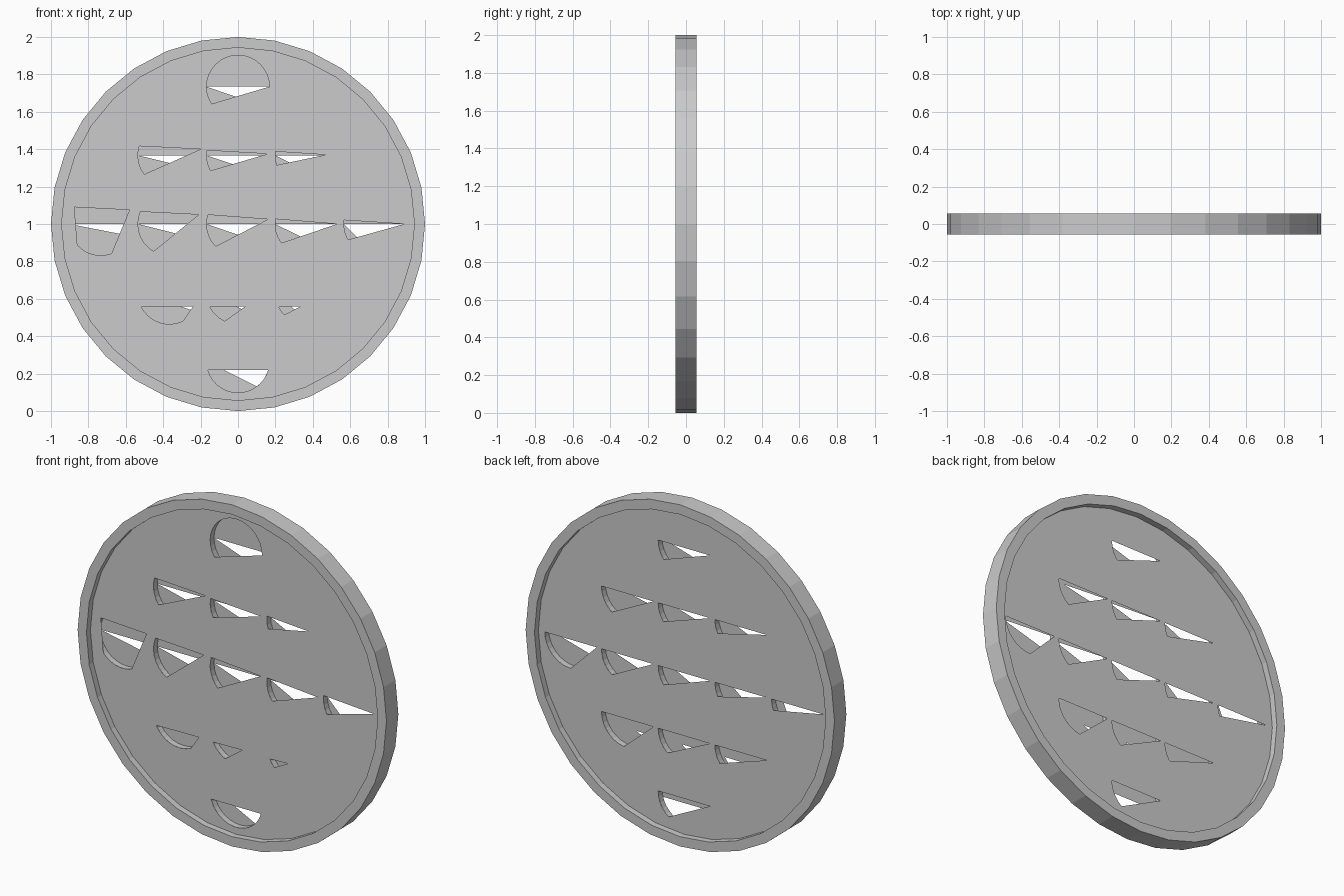
import bpy, bmesh
from math import radians, cos, sin, pi
from mathutils import Vector

if "Cube" in bpy.data.objects:
    bpy.data.objects.remove(bpy.data.objects["Cube"])

CZ, RIM_IN, HALF, PLATE, R, P = 1.0, 0.943, 0.055, 0.018, 0.168, 0.367


def finish(bm, name):
    me = bpy.data.meshes.new(name)
    bm.to_mesh(me)
    bm.free()
    ob = bpy.data.objects.new(name, me)
    bpy.context.collection.objects.link(ob)
    return ob


def circle(cx, cz, r, n):
    return [(cx + r * sin(2 * pi * i / n), cz + r * cos(2 * pi * i / n)) for i in range(n)]


def arc(cx, cz, a0, a1):
    n = max(1, round(abs(a1 - a0) / 11.25))
    return [(cx + R * cos(radians(a0 + (a1 - a0) * i / n)),
             cz + R * sin(radians(a0 + (a1 - a0) * i / n))) for i in range(n + 1)]


# outer rim: rectangular section swept round 32 sides
bm = bmesh.new()
section = [(1, -HALF), (1, HALF), (RIM_IN, HALF), (RIM_IN, -HALF)]
loops = [[bm.verts.new((x, y, z)) for x, z in circle(0, CZ, r, 32)] for r, y in section]
for k in range(4):
    a, b = loops[k], loops[(k + 1) % 4]
    for i in range(32):
        j = (i + 1) % 32
        bm.faces.new((a[i], a[j], b[j], b[i]))
bmesh.ops.recalc_face_normals(bm, faces=bm.faces)
finish(bm, "rim")

# per hole: column, row, front arc start/end, front tip (x, z), back arc end
holes = [
    (0, 2, 0, 213, None, -38),
    (-1, 1, 163, 217, (-.20, 1.40), -27),
    (0, 1, 171, 209, (.16, 1.375), -37),
    (1, 1, 173, 198, (.47, 1.37), -53),
    (-2, 0, 222, 290, (-.58, 1.075), -22),
    (-1, 0, 157, 240, (-.21, 1.05), -28),
    (0, 0, 163, 225, (.16, 1.025), -38),
    (1, 0, 171, 217, (.53, 1.0), -53),
    (2, 0, 173, 210, (.89, 1.0), -90),
    (-1, -1, 207, 296, (-.24, .56), -36),
    (0, -1, 207, 245, (.04, .56), -50),
    (1, -1, 207, 225, (.335, .56), -82),
    (0, -2, 196, 344, None, -53),
]
front, back = [], []
for c, r, a0, a1, tip, ab in holes:
    x, z = c * P, CZ + r * P
    pts = arc(x, z, a0, a1) + ([tip] if tip else [])
    if c == -2:
        pts.append((-.875, 1.09))
    front.append(pts)
    back.append(arc(x, z, 0, ab) + [(x - R, z)])


# plate faces, each with its own cut-outs
def plate(name, y, cuts):
    bm = bmesh.new()
    for pts in [circle(0, CZ, RIM_IN, 32)] + cuts:
        vs = [bm.verts.new((x, y, z)) for x, z in pts]
        for i, v in enumerate(vs):
            bm.edges.new((v, vs[i - 1]))
    out = Vector((0, 1 if y > 0 else -1, 0))
    bmesh.ops.triangle_fill(bm, edges=bm.edges[:], use_beauty=True, use_dissolve=False, normal=out)
    bm.normal_update()
    for f in bm.faces:
        if f.normal.dot(out) < 0:
            f.normal_flip()
    finish(bm, name)


plate("plate_front", -PLATE, front)
plate("plate_back", PLATE, back)

# round hole walls joining the two plate faces
bm = bmesh.new()
for c, r, *_ in holes:
    pts = circle(c * P, CZ + r * P, R, 32)
    a = [bm.verts.new((x, -PLATE, z)) for x, z in pts]
    b = [bm.verts.new((x, PLATE, z)) for x, z in pts]
    for i in range(32):
        bm.faces.new((a[i - 1], a[i], b[i], b[i - 1]))
bm.normal_update()
finish(bm, "hole_walls")
